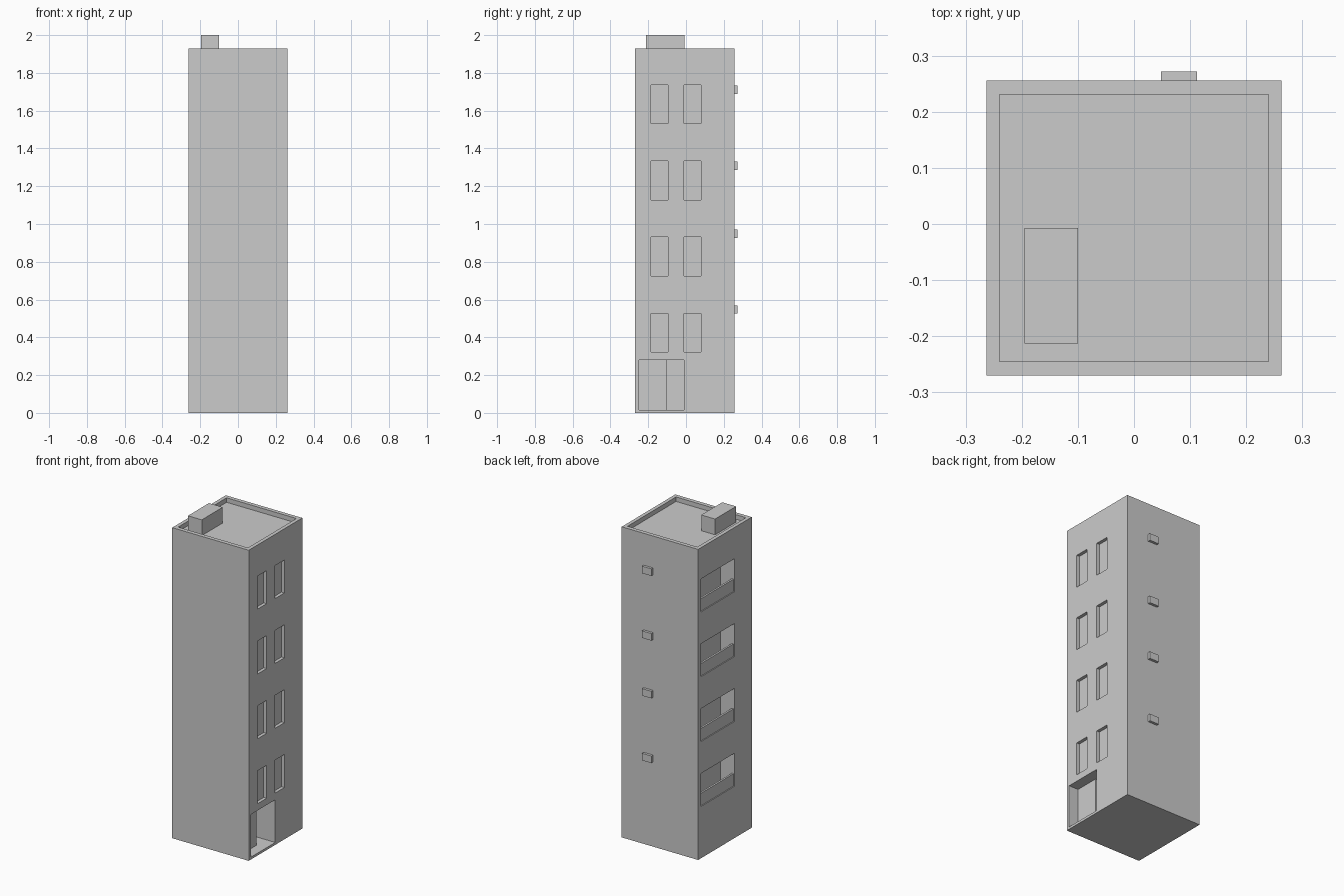
import bpy

if "Cube" in bpy.data.objects:
    bpy.data.objects.remove(bpy.data.objects["Cube"])

X, Y0, Y1, H = 0.263, -0.27, 0.256, 1.93
ROOF = 1.902
FLOORS = [0.322 + 0.403 * i for i in range(4)]   # sill height of each storey
WIN_H = 0.205


def box(name, x, y, z):
    """Axis-aligned box from (min, max) pairs."""
    bpy.ops.mesh.primitive_cube_add(size=1, location=[sum(p) / 2 for p in (x, y, z)])
    ob = bpy.context.object
    ob.name = name
    ob.scale = [p[1] - p[0] for p in (x, y, z)]
    bpy.ops.object.transform_apply(location=False, rotation=False, scale=True)
    return ob


def cut(target, x, y, z):
    """Subtract a box from the target and remove the cutter."""
    cutter = box("cutter", x, y, z)
    cutter.hide_render = True
    mod = target.modifiers.new("cut", 'BOOLEAN')
    mod.operation = 'DIFFERENCE'
    mod.solver = 'EXACT'
    mod.object = cutter
    bpy.context.view_layer.objects.active = target
    bpy.ops.object.modifier_apply(modifier=mod.name)
    bpy.data.objects.remove(cutter)


# Tower body with sunken roof deck inside a parapet
body = box("tower_body", (-X, X), (Y0, Y1), (0, H))
cut(body, (-0.24, 0.24), (-0.245, 0.231), (ROOF, H + 0.1))

# Entrance on the right side: shallow porch with a deeper passage
cut(body, (X - 0.065, X + 0.1), (-0.25, -0.01), (0.015, 0.28))
cut(body, (X - 0.19, X - 0.03), (-0.10, -0.01), (0.015, 0.28))

for i, z in enumerate(FLOORS):
    zs = (z, z + WIN_H)
    # Two windows on the right side
    for y in (-0.185, -0.01):
        cut(body, (X - 0.02, X + 0.1), (y, y + 0.09), zs)
    # Balcony recess on the left side with a low railing wall
    cut(body, (-X - 0.1, -X + 0.097), (-0.10, 0.228), zs)
    box(f"balcony_rail_{i + 1}", (-X + 0.006, -X + 0.018), (-0.10, 0.228), (z, z + 0.077))

# Air conditioner units on the back
for i, z in enumerate((0.525, 0.927, 1.286, 1.688)):
    box(f"air_unit_{i + 1}", (0.048, 0.112), (Y1 - 0.005, 0.272), (z, z + 0.044))

# Stair housing on the roof
box("roof_housing", (-0.195, -0.10), (-0.213, -0.007), (ROOF - 0.005, 2.0))
